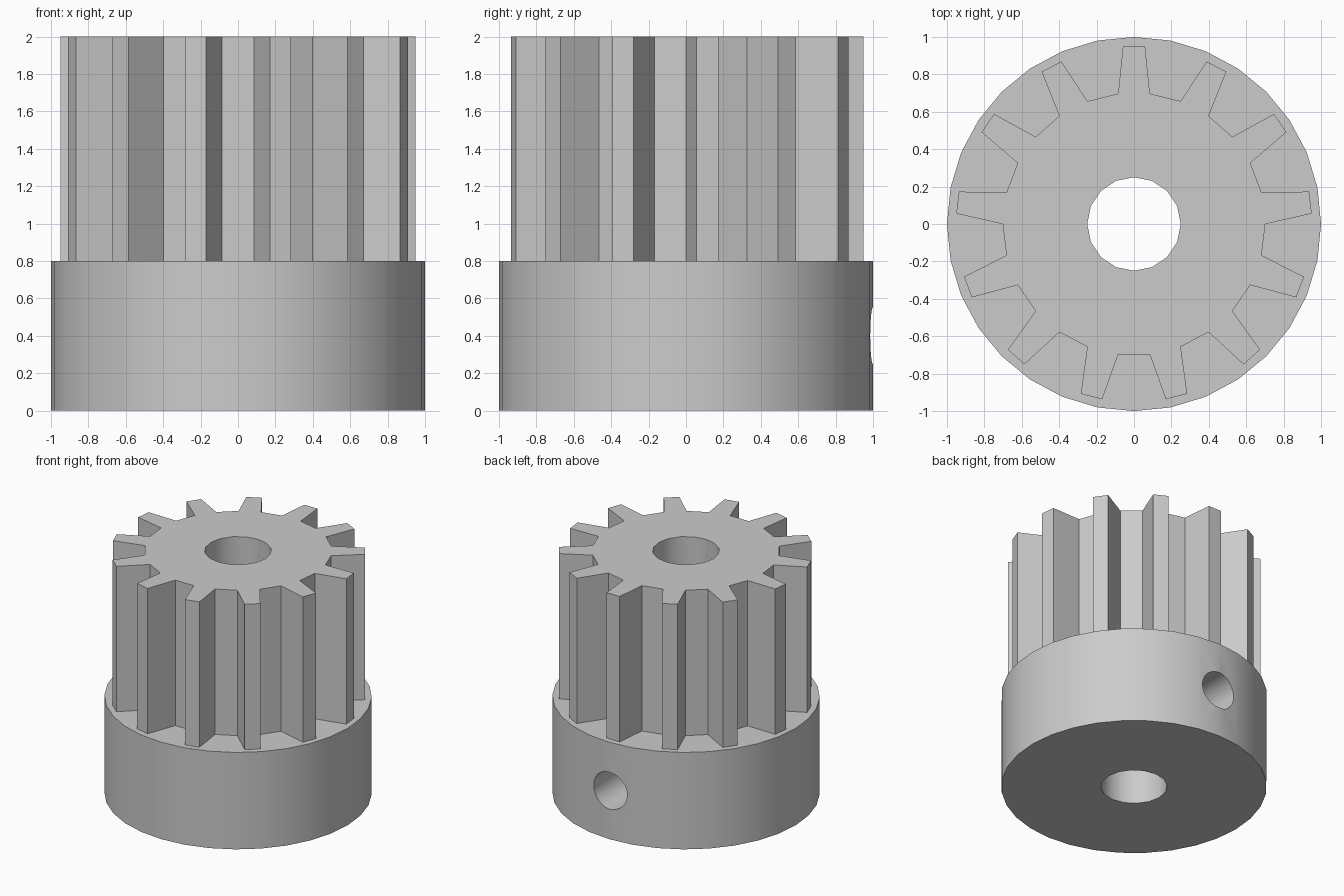
import bpy, bmesh, math
from mathutils import Matrix, Vector

cube = bpy.data.objects.get("Cube")
if cube:
    bpy.data.objects.remove(cube, do_unlink=True)

grey = bpy.data.materials.new("light grey")
grey.use_nodes = True
colour = (0.6, 0.6, 0.6, 1)
grey.diffuse_color = colour
grey.node_tree.nodes["Principled BSDF"].inputs["Base Color"].default_value = colour


def prism(name, outline, start, end, along_y=False):
    """Extrude a flat outline along z, or along y with the outline in x and z."""
    bm = bmesh.new()
    face = bm.faces.new([bm.verts.new((x, y, start)) for x, y in outline])
    grown = bmesh.ops.extrude_face_region(bm, geom=[face])["geom"]
    top = [v for v in grown if isinstance(v, bmesh.types.BMVert)]
    bmesh.ops.translate(bm, verts=top, vec=(0, 0, end - start))
    if along_y:
        for v in bm.verts:
            v.co = Vector((v.co.x, v.co.z, v.co.y))
    bmesh.ops.recalc_face_normals(bm, faces=bm.faces)
    mesh = bpy.data.meshes.new(name)
    bm.to_mesh(mesh)
    bm.free()
    mesh.materials.append(grey)
    obj = bpy.data.objects.new(name, mesh)
    bpy.context.collection.objects.link(obj)
    return obj


def circle(radius, sides, cy=0):
    turn = math.tau / sides
    return [(radius * math.cos(i * turn), cy + radius * math.sin(i * turn))
            for i in range(sides)]


def combine(target, other, operation):
    """Apply a boolean and remove the helper."""
    mod = target.modifiers.new("join", "BOOLEAN")
    mod.operation = operation
    mod.solver = "EXACT"
    mod.object = other
    bpy.context.view_layer.objects.active = target
    bpy.ops.object.modifier_apply(modifier=mod.name)
    bpy.data.objects.remove(other, do_unlink=True)


# Toothed barrel: one tooth repeated around the axis
TEETH = 13
tooth = [(0.085, 0.697), (0.059, 0.95), (-0.059, 0.95), (-0.085, 0.697)]
outline = []
for i in range(TEETH):
    spin = Matrix.Rotation(i * math.tau / TEETH, 2)
    outline += [tuple(spin @ Vector(p)) for p in tooth]

# Hub with the barrel on top
pulley = prism("toothed_pulley", circle(1, 32), 0, 0.8)
combine(pulley, prism("barrel", outline, 0.4, 2), "UNION")

# Shaft bore
combine(pulley, prism("bore", circle(0.25, 16), -0.1, 2.1), "DIFFERENCE")

# Nut pocket, open below with a pointed roof
pocket = [(-0.277, -0.1), (0.277, -0.1), (0.277, 0.56), (0, 0.72), (-0.277, 0.56)]
combine(pulley, prism("nut_pocket", pocket, 0.365, 0.61, True), "DIFFERENCE")

# Set screw hole from the back into the bore
combine(pulley, prism("screw_hole", circle(0.153, 24, 0.4), 0, 1.2, True), "DIFFERENCE")

bpy.ops.object.select_all(action="DESELECT")
pulley.select_set(True)
bpy.context.view_layer.objects.active = pulley
bpy.ops.object.shade_smooth_by_angle(angle=math.radians(30))
